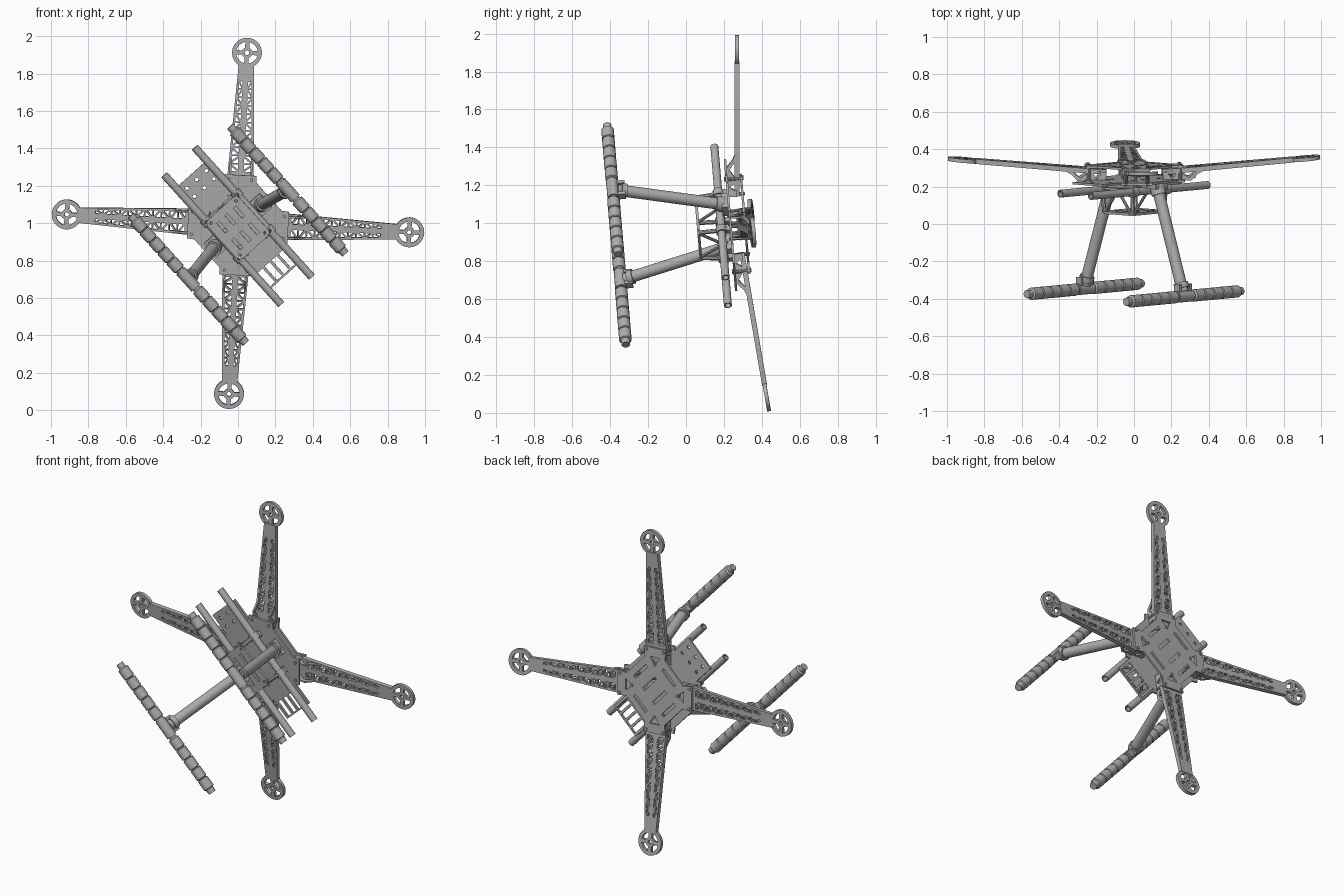
import bpy, bmesh, math
from mathutils import Matrix, Vector

cube = bpy.data.objects.get("Cube")
if cube:
    bpy.data.objects.remove(cube)

grey = bpy.data.materials.new("plain_grey")
grey.use_nodes = True
GREY = (0.42, 0.42, 0.42, 1)
grey.diffuse_color = GREY
grey.node_tree.nodes["Principled BSDF"].inputs["Base Color"].default_value = GREY

# Airframe axes: x along the rods, y across towards the skids, z up from the plates
TURN, TILT = math.radians(132), 0.085
spin = Matrix(((math.cos(TURN), math.sin(TURN), 0),
               (0, 0, 1),
               (math.sin(TURN), -math.cos(TURN), 0)))
FRAME = (Matrix.Translation((0, 0, 0.97))
         @ (Matrix.Rotation(TILT, 3, 'X') @ spin).to_4x4())


def place(name, mesh, local=Matrix()):
    mesh.materials.clear()
    mesh.materials.append(grey)
    ob = bpy.data.objects.new(name, mesh)
    bpy.context.collection.objects.link(ob)
    ob.matrix_world = FRAME @ local
    return ob


def plate(name, loops, thick, local=Matrix()):
    """Flat sheet: the first loop is the outline, the others are holes."""
    cu = bpy.data.curves.new(name, 'CURVE')
    cu.dimensions, cu.fill_mode, cu.extrude = '2D', 'BOTH', thick / 2
    for loop in loops:
        sp = cu.splines.new('POLY')
        sp.points.add(len(loop) - 1)
        for p, (x, y) in zip(sp.points, loop):
            p.co = (x, y, 0, 1)
        sp.use_cyclic_u = True
    tmp = bpy.data.objects.new(name, cu)
    bpy.context.collection.objects.link(tmp)
    dg = bpy.context.evaluated_depsgraph_get()
    mesh = bpy.data.meshes.new_from_object(tmp.evaluated_get(dg))
    bpy.data.objects.remove(tmp)
    return place(name, mesh, local)


def lathe(name, profile, a, b, sides=20):
    """Turn (distance, radius) points round the line from a to b."""
    a, b = Vector(a), Vector(b)
    bm = bmesh.new()
    vs = [bm.verts.new((r, 0, d)) for d, r in profile]
    es = [bm.edges.new(pair) for pair in zip(vs, vs[1:])]
    bmesh.ops.spin(bm, geom=vs + es, cent=(0, 0, 0), axis=(0, 0, 1),
                   angle=math.tau, steps=sides, use_duplicate=False)
    bmesh.ops.remove_doubles(bm, verts=bm.verts, dist=1e-5)
    bmesh.ops.recalc_face_normals(bm, faces=bm.faces)
    mesh = bpy.data.meshes.new(name)
    bm.to_mesh(mesh)
    bm.free()
    turn = (b - a).to_track_quat('Z', 'Y').to_matrix().to_4x4()
    return place(name, mesh, Matrix.Translation(a) @ turn)


def rod(name, a, b, r, sides=16):
    n = (Vector(b) - Vector(a)).length
    return lathe(name, [(0, 0), (0, r), (n, r), (n, 0)], a, b, sides)


def box(name, centre, size, local=Matrix()):
    bm = bmesh.new()
    bmesh.ops.create_cube(bm, size=1)
    bmesh.ops.scale(bm, vec=size, verts=bm.verts)
    mesh = bpy.data.meshes.new(name)
    bm.to_mesh(mesh)
    bm.free()
    return place(name, mesh, local @ Matrix.Translation(centre))


def circle(x, y, r, n=16):
    return [(x + r * math.cos(i * math.tau / n), y + r * math.sin(i * math.tau / n))
            for i in range(n)]


def rect(x, y, w, h):
    return [(x - w/2, y - h/2), (x + w/2, y - h/2), (x + w/2, y + h/2), (x - w/2, y + h/2)]


def four_way(q):
    """Mirror a first-quadrant chain into a closed outline."""
    right = q + [(-x, y) for x, y in reversed(q)]
    return right + [(-x, -y) for x, y in right]


SIGNS = (-1, 1)
CORNERS = [(sx, sy) for sx in SIGNS for sy in SIGNS]

# Bottom plate with its two long tabs
outline = four_way([(0.37, 0.11), (0.23, 0.11), (0.25, 0.13), (0.13, 0.25), (0.10, 0.225)])
holes = [rect(-0.31, y, 0.10, 0.035) for y in (-0.075, -0.025, 0.025, 0.075)]
holes += [circle(x, y, 0.010, 10) for x in (0.27, 0.33) for y in (-0.07, 0, 0.07)]
holes += [rect(x, y, 0.07, 0.016) for x in (-0.12, 0, 0.12) for y in (-0.07, 0.07)]
plate("bottom_plate", [outline] + holes, 0.012, Matrix.Translation((0, 0, 0.236)))

# Top plate
outline = four_way([(0.19, 0.09), (0.24, 0.13), (0.13, 0.24), (0.09, 0.19)])
holes = [rect(x, 0, 0.02, 0.12) for x in (-0.14, 0.14)]
holes += [rect(0, y, 0.12, 0.02) for y in (-0.14, -0.05, 0.05, 0.14)]
holes += [[(sx * x, sy * y) for x, y in ((0.11, 0.11), (0.17, 0.12), (0.12, 0.17))]
          for sx, sy in CORNERS]
plate("top_plate", [outline] + holes, 0.012, Matrix.Translation((0, 0, 0.312)))

# Arms: lattice beam, root walls and motor ring, four times
IN, OUT = 0.15, 0.86


def half_width(x):
    if x < 0.27:
        return 0.045 + (x - IN) * 0.2
    return 0.070 - (x - 0.27) * 0.05


def lattice():
    steps, start, end = 11, 0.28, 0.77
    cell = (end - start) / steps
    out = []
    for s in SIGNS:
        for i in range(steps):
            x0, x1 = start + i * cell + 0.004, start + (i + 1) * cell - 0.004
            lo, gap = 0.015, 0.010
            h0, h1 = half_width(x0) - 0.012, half_width(x1) - 0.012
            if i % 2:
                tris = [[(x0, lo), (x1 - gap, lo), (x0, h0 - 0.004)],
                        [(x1, h1), (x0 + gap, h0), (x1, lo + 0.004)]]
            else:
                tris = [[(x1, lo), (x0 + gap, lo), (x1, h1 - 0.004)],
                        [(x0, h0), (x1 - gap, h1), (x0, lo + 0.004)]]
            out += [[(x, s * y) for x, y in t] for t in tris]
    return out


edge = [(x, half_width(x)) for x in (IN, 0.27, OUT)]
beam = [edge + [(x, -y) for x, y in reversed(edge)]] + lattice()
wall = [[(0.15, 0.0), (0.40, 0.0), (0.34, -0.025), (0.30, -0.058), (0.15, -0.046)],
        [(0.18, -0.012), (0.22, -0.012), (0.20, -0.04)],
        [(0.25, -0.012), (0.33, -0.012), (0.29, -0.042)]]


def motor_hole(k):
    """Quarter-ring opening between two spokes."""
    mid = math.pi / 4 + k * math.pi / 2
    arc = [(0.058, a) for a in (-0.58, -0.3, 0, 0.3, 0.58)]
    arc += [(0.029, a) for a in (0.4, 0, -0.4)]
    return [(0.92 + r * math.cos(mid + a), r * math.sin(mid + a)) for r, a in arc]


ring = [circle(0.92, 0, 0.08, 36), circle(0.92, 0, 0.012, 12)]
ring += [motor_hole(k) for k in range(4)]

for k in range(4):
    arm = (Matrix.Rotation(math.pi / 4 + k * math.pi / 2, 4, 'Z')
           @ Matrix.Translation((0, 0, 0.27)) @ Matrix.Rotation(-0.085, 4, 'Y'))
    plate("arm_beam", beam, 0.026, arm)
    plate("motor_mount", ring, 0.020, arm)
    for s in SIGNS:
        upright = Matrix.Translation((0, s * 0.056, 0)) @ Matrix.Rotation(math.pi / 2, 4, 'X')
        plate("arm_root_wall", wall, 0.010, arm @ upright)
    # Bolts through the arm root
    for x, y in ((0.245, 0.06), (0.245, -0.06), (0.16, 0)):
        p = Matrix.Rotation(math.pi / 4 + k * math.pi / 2, 3, 'Z') @ Vector((x, y, 0))
        rod("plate_bolt", (p.x, p.y, 0.222), (p.x, p.y, 0.325), 0.009, 10)

# Twin rails under the plates, hollow at the ends
L, R, HOLE, DEEP = 0.935, 0.021, 0.015, 0.04
tube = [(DEEP, 0), (DEEP, HOLE), (0, HOLE), (0, R),
        (L, R), (L, HOLE), (L - DEEP, HOLE), (L - DEEP, 0)]
for s in SIGNS:
    lathe("rail", tube, (-L / 2, s * 0.11, 0.186), (L / 2, s * 0.11, 0.186))
    for x in (-0.13, 0.13):
        rod("rail_clamp", (x - 0.02, s * 0.11, 0.186), (x + 0.02, s * 0.11, 0.186), 0.029)
        box("rail_hanger", (x, s * 0.11, 0.215), (0.03, 0.03, 0.04))

# Slung tray below the rails
tray = [four_way([(0.14, 0.09), (0.115, 0.115)])]
tray += [rect(x, y, 0.07, 0.018) for x in (-0.06, 0.06) for y in (-0.06, 0, 0.06)]
tray += [circle(sx * 0.115, sy * 0.09, 0.008, 10) for sx, sy in CORNERS]
plate("tray", tray, 0.014, Matrix.Translation((0, 0, 0.065)))
for sx, sy in CORNERS:
    rod("tray_strut", (sx * 0.125, sy * 0.10, 0.065), (sx * 0.13, sy * 0.11, 0.18), 0.012, 8)
for s in SIGNS:
    rod("tray_brace", (s * 0.125, -0.09, 0.07), (s * 0.13, 0.0, 0.19), 0.008, 8)
    rod("tray_brace", (s * 0.125, 0.09, 0.07), (s * 0.13, 0.0, 0.19), 0.008, 8)
    box("tray_cross_bar", (s * 0.13, 0, 0.195), (0.025, 0.22, 0.012))

# Landing gear: leg, brackets and padded skid on each side
HALF, CORE, PAD = 0.46, 0.022, 0.033
skid = [(0, 0), (0, CORE)]
for start in (0.03, 0.53):
    for i in range(5):
        a, b = start + i * 0.072, start + (i + 1) * 0.072
        skid += [(a, CORE + 0.003), (a + 0.004, PAD), (b - 0.006, PAD), (b - 0.002, CORE + 0.003)]
    skid += [(start + 0.361, CORE)]
skid += [(2 * HALF, CORE), (2 * HALF, 0)]
for s in SIGNS:
    top, foot = Vector((0, s * 0.165, 0.215)), Vector((0, s * 0.352, -0.345))
    way = (foot - top).normalized()
    rod("leg", top, foot, 0.031, 20)
    rod("leg_socket", top - way * 0.01, top + way * 0.05, 0.040, 20)
    box("leg_bracket", (0, s * 0.165, 0.215), (0.10, 0.07, 0.03))
    rod("leg_collar", foot - way * 0.05, foot - way * 0.02, 0.040, 20)
    lathe("skid", skid, (-HALF, s * 0.358, -0.368), (HALF, s * 0.358, -0.368))
    rod("skid_clamp", (-0.06, s * 0.358, -0.368), (0.06, s * 0.358, -0.368), 0.031, 20)
    for x in SIGNS:
        box("clamp_lug", (x * 0.04, s * 0.352, -0.325), (0.02, 0.04, 0.045))

# Smooth round parts, keep hard edges
bpy.ops.object.select_all(action='DESELECT')
for ob in bpy.context.collection.objects:
    if ob.type == 'MESH':
        ob.select_set(True)
        bpy.context.view_layer.objects.active = ob
bpy.ops.object.shade_smooth_by_angle(angle=math.radians(35))
